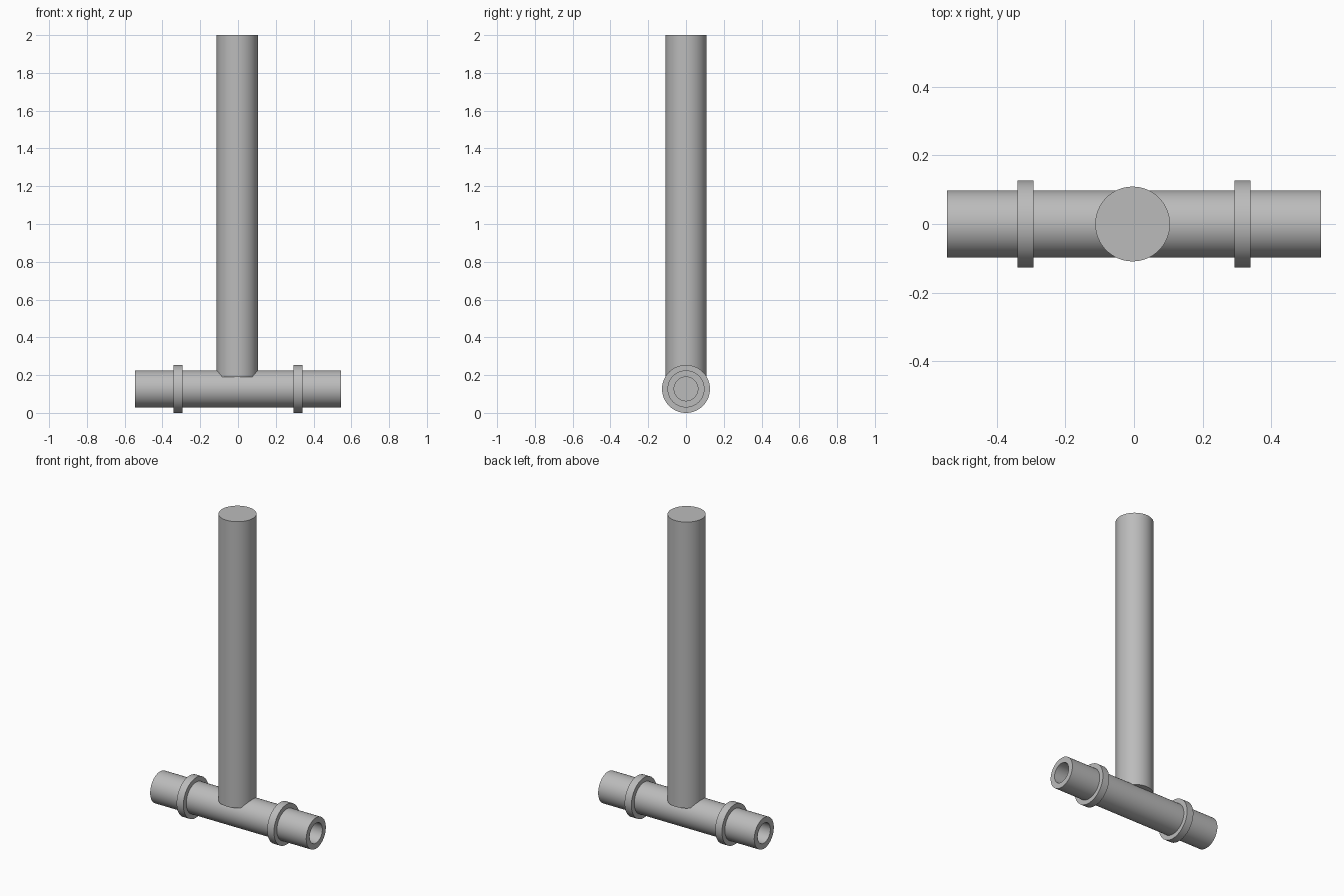
import bpy
import bmesh
import math
from mathutils import Matrix, Vector

if "Cube" in bpy.data.objects:
    bpy.data.objects.remove(bpy.data.objects["Cube"], do_unlink=True)

SEGMENTS = 64
AXIS_Z = 0.127      # height of the crossbar's centre line
HALF_LENGTH = 0.546
BORE = 0.063

grey = bpy.data.materials.new("plain grey")
grey.use_nodes = True
colour = (0.5, 0.5, 0.5, 1)
grey.diffuse_color = colour
grey.node_tree.nodes["Principled BSDF"].inputs["Base Color"].default_value = colour


def lathe(name, profile, location, along_x=False, closed=False):
    """Revolve (radius, height) points about z, optionally laid along x."""
    bm = bmesh.new()
    verts = [bm.verts.new((r, 0, h)) for r, h in profile]
    edges = [bm.edges.new(pair) for pair in zip(verts, verts[1:])]
    if closed:
        edges.append(bm.edges.new((verts[-1], verts[0])))
    bmesh.ops.spin(bm, geom=verts + edges, cent=(0, 0, 0), axis=(0, 0, 1),
                   angle=math.tau, steps=SEGMENTS, use_duplicate=False)
    bmesh.ops.remove_doubles(bm, verts=bm.verts, dist=1e-5)
    bmesh.ops.recalc_face_normals(bm, faces=bm.faces)
    if along_x:
        bmesh.ops.transform(bm, matrix=Matrix.Rotation(math.pi / 2, 4, "Y"), verts=bm.verts)
    mesh = bpy.data.meshes.new(name)
    bm.to_mesh(mesh)
    bm.free()
    mesh.materials.append(grey)
    obj = bpy.data.objects.new(name, mesh)
    obj.location = Vector(location)
    bpy.context.collection.objects.link(obj)
    bpy.ops.object.select_all(action="DESELECT")
    obj.select_set(True)
    bpy.context.view_layer.objects.active = obj
    bpy.ops.object.shade_smooth_by_angle(angle=math.radians(30))
    return obj


# Upright post, its closed foot sunk into the crossbar
lathe("upright_post", [(0, 0.19), (0.109, 0.19), (0.109, 2), (0, 2)], (-0.004, 0, 0))

# Crossbar with a blind bore in each end
floor = 0.29
lathe("crossbar", [(0, -floor), (BORE, -floor), (BORE, -HALF_LENGTH),
                   (0.098, -HALF_LENGTH), (0.098, HALF_LENGTH),
                   (BORE, HALF_LENGTH), (BORE, floor), (0, floor)],
      (0, 0, AXIS_Z), along_x=True)

# Raised collars around the crossbar
for side, sign in (("left", 1), ("right", -1)):
    lathe(side + "_collar", [(0.09, -0.0235), (0.127, -0.0235),
                             (0.127, 0.0235), (0.09, 0.0235)],
          (sign * 0.317, 0, AXIS_Z), along_x=True, closed=True)
